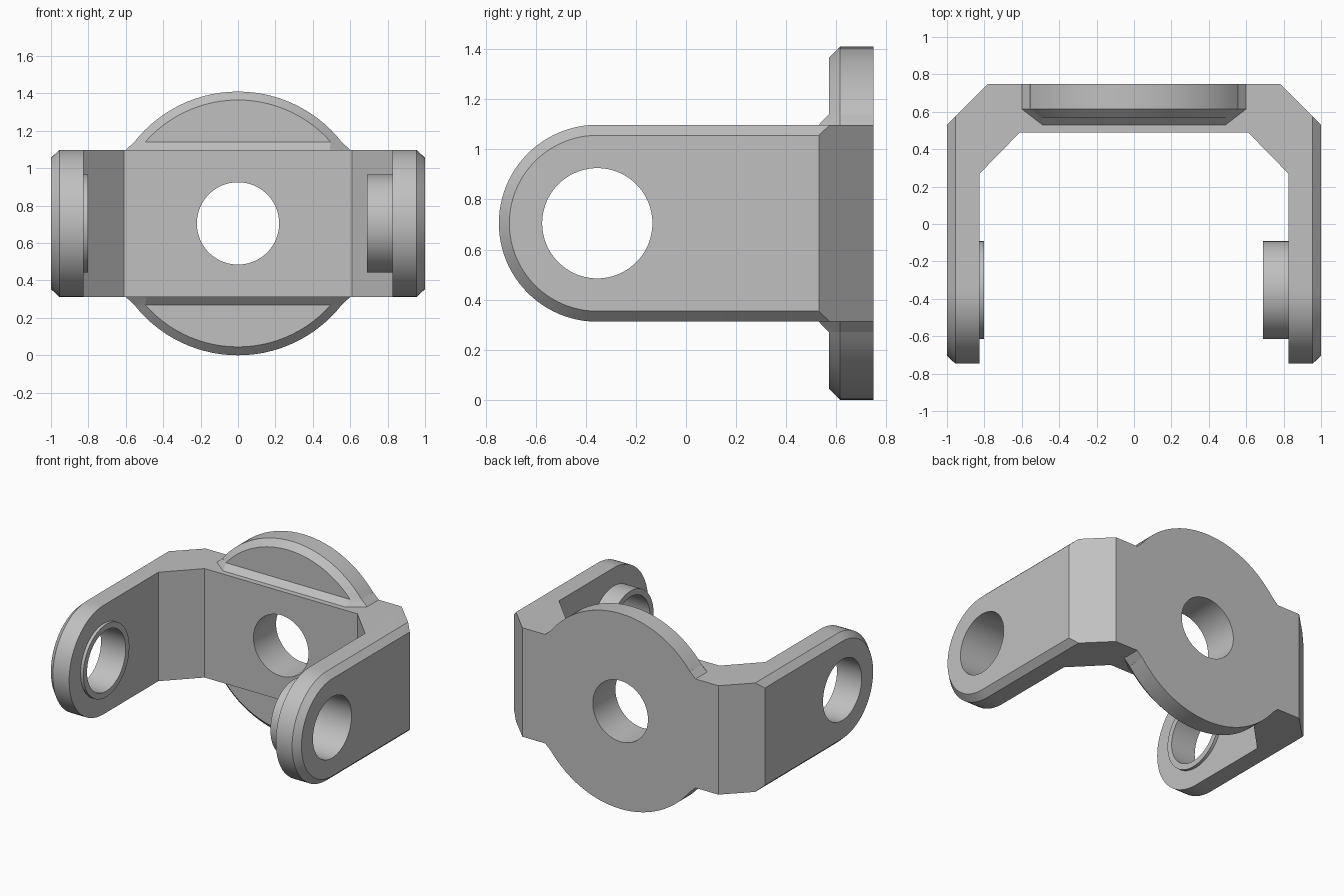
import bpy, bmesh
from math import sin, cos, pi
from mathutils import Vector

if "Cube" in bpy.data.objects:
    bpy.data.objects.remove(bpy.data.objects["Cube"], do_unlink=True)

MID_Z = 0.705      # height of every bore axis
PIVOT_Y = -0.354   # axis of the arm bores
BORE = 0.22
CHAMFER = 0.045

metal = bpy.data.materials.new("grey metal")
metal.use_nodes = True
GREY = (0.53, 0.53, 0.53, 1)
metal.diffuse_color = GREY
metal.node_tree.nodes["Principled BSDF"].inputs["Base Color"].default_value = GREY


def make_object(name, bm):
    bmesh.ops.recalc_face_normals(bm, faces=bm.faces)
    mesh = bpy.data.meshes.new(name)
    bm.to_mesh(mesh)
    bm.free()
    mesh.materials.append(metal)
    obj = bpy.data.objects.new(name, mesh)
    bpy.context.collection.objects.link(obj)
    return obj


def loft(name, rings):
    """Closed solid through a list of equally long point rings."""
    bm = bmesh.new()
    rows = [[bm.verts.new(p) for p in ring] for ring in rings]
    n = len(rows[0])
    for a, b in zip(rows, rows[1:]):
        for i in range(n):
            j = (i + 1) % n
            bm.faces.new((a[i], a[j], b[j], b[i]))
    bm.faces.new(rows[0])
    bm.faces.new(rows[-1])
    return make_object(name, bm)


def turned(name, axis, steps, y=0, sides=96):
    """Round solid along x or y from (position, radius) steps."""
    rings = []
    for pos, r in steps:
        circle = [(r * cos(2 * pi * i / sides), r * sin(2 * pi * i / sides)) for i in range(sides)]
        if axis == 'x':
            rings.append([(pos, y + a, MID_Z + b) for a, b in circle])
        else:
            rings.append([(a, pos, MID_Z + b) for a, b in circle])
    return loft(name, rings)


def combine(target, helper, operation):
    mod = target.modifiers.new(operation.lower(), 'BOOLEAN')
    mod.operation = operation
    mod.solver = 'EXACT'
    mod.object = helper
    bpy.context.view_layer.objects.active = target
    bpy.ops.object.modifier_apply(modifier=mod.name)
    bpy.data.objects.remove(helper, do_unlink=True)


# U-shaped strap with angled corners, overlong at the back for trimming
half = [(0.825, -1), (1, -1), (1, 0.53), (0.73, 0.8)]
inner = [(0.61, 0.49), (0.825, 0.27)]
outline = half + [(-x, y) for x, y in reversed(half)]
outline += [(-x, y) for x, y in reversed(inner)] + inner
bracket = loft("yoke_bracket", [[(x, y, z) for x, y in outline] for z in (0, 1.4)])


# Side envelope: rounded arm ends with chamfered outer rims
def arm_section(x, r):
    arc = [pi / 2 + pi * i / 48 for i in range(49)]
    pts = [(x, PIVOT_Y + r * cos(a), MID_Z + r * sin(a)) for a in arc]
    return pts + [(x, 1, MID_Z - r), (x, 1, MID_Z + r)]


R = 0.393
envelope = loft("arm_envelope", [arm_section(x, r) for x, r in (
    (-1, R - 0.042), (CHAMFER - 1, R), (1 - CHAMFER, R), (1, R - 0.042))])
combine(bracket, envelope, 'INTERSECT')

# Round mounting flange with a chamfered front rim
flange = turned("mounting_flange", 'y', [(0.57, 0.66), (0.615, 0.705), (0.8, 0.705)])
combine(bracket, flange, 'UNION')

# Sloped fillets where the flange meets the strap, above and below
for side in (1, -1):
    bm = bmesh.new()
    for height, foot in (
            (0.34, [(0.49, 0.53), (0.6, 0.615), (0.6, 0.8)]),
            (R, [(0.49, 0.53), (0.6, 0.615), (0.6, 0.8)]),
            (0.435, [(0.496, 0.57), (0.555, 0.615), (0.555, 0.8)])):
        for x, y in foot:
            for s in (1, -1):
                bm.verts.new((s * x, y, MID_Z + side * height))
    bmesh.ops.convex_hull(bm, input=bm.verts)
    combine(bracket, make_object("flange_fillet", bm), 'UNION')

# Inner bosses: short on the right arm, long on the left
for face, root in ((-0.803, -0.9), (0.69, 0.9)):
    boss = turned("boss", 'x', [(face, 0.262), (root, 0.262)], PIVOT_Y)
    combine(bracket, boss, 'UNION')

# Flat back
keep = loft("back_trim", [[(x, y, z) for x, y in ((-2, -2), (2, -2), (2, 0.748), (-2, 0.748))]
                          for z in (-1, 2)])
combine(bracket, keep, 'INTERSECT')

# Bores through both arms and the flange
combine(bracket, turned("arm_bore", 'x', [(-2, BORE), (2, BORE)], PIVOT_Y), 'DIFFERENCE')
combine(bracket, turned("flange_bore", 'y', [(0.2, BORE), (1.2, BORE)]), 'DIFFERENCE')

# Crisp edges, smooth rounds
bpy.ops.object.select_all(action='DESELECT')
bracket.select_set(True)
bpy.context.view_layer.objects.active = bracket
bpy.ops.object.shade_smooth_by_angle(angle=pi / 9)
